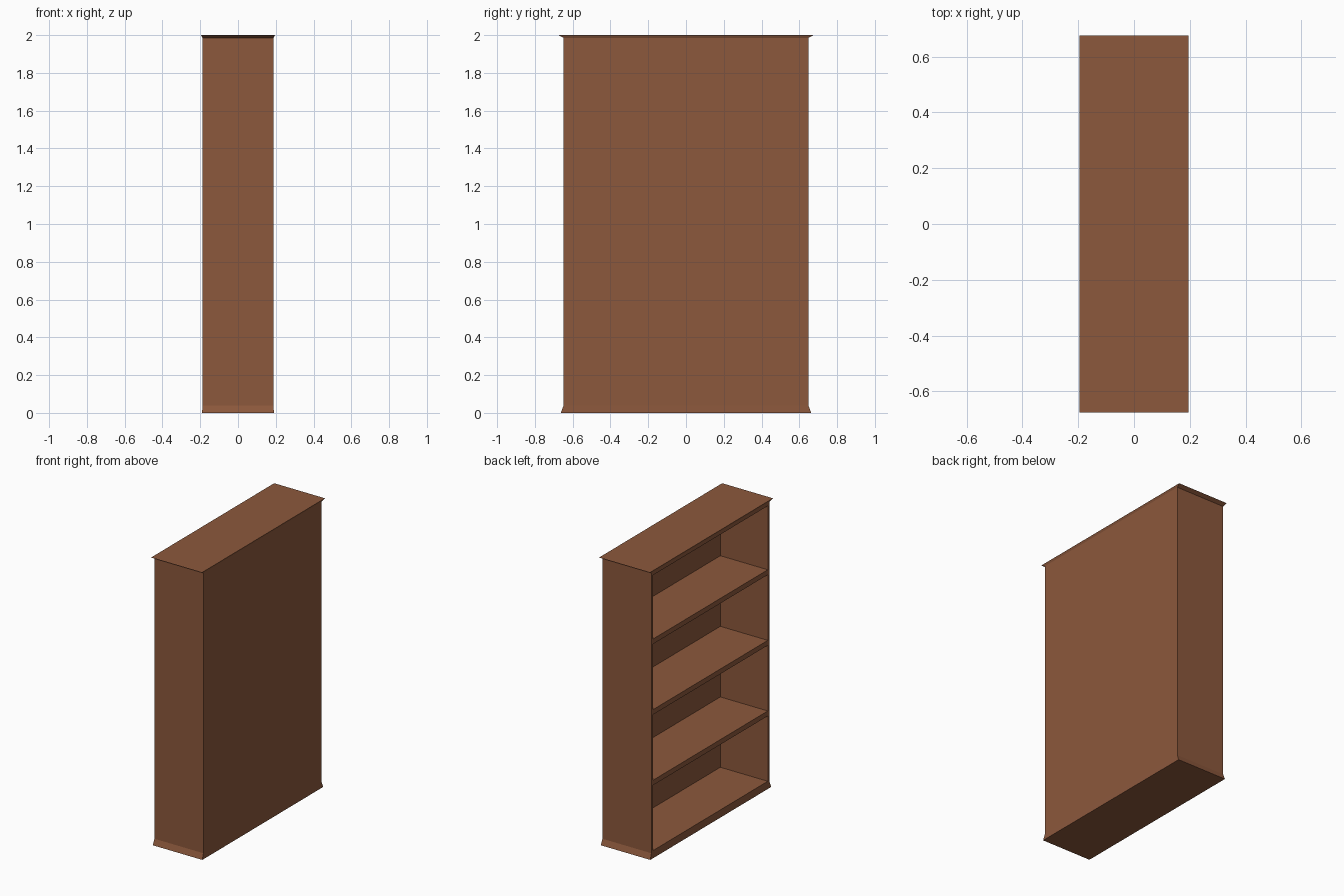
import bpy
import bmesh

if "Cube" in bpy.data.objects:
    bpy.data.objects.remove(bpy.data.objects["Cube"])

wood = bpy.data.materials.new("brown wood")
wood.diffuse_color = (0.262, 0.098, 0.045, 1.0)
wood.use_nodes = True
wood.node_tree.nodes["Principled BSDF"].inputs["Base Color"].default_value = wood.diffuse_color

HX, HY = 0.188, 0.648        # half depth and half width of the case
SIDE, BACK = 0.02, 0.012     # panel thicknesses
Z_BASE, Z_CAP, H = 0.04, 1.985, 2.0


def block(name, x, y, z, flare_low=(0, 0), flare_high=(0, 0)):
    """Box over the ranges x, y, z; its lower or upper end may flare outwards."""
    bm = bmesh.new()
    rings = []
    for zz, (fx, fy) in ((z[0], flare_low), (z[1], flare_high)):
        x0, x1, y0, y1 = x[0] - fx, x[1] + fx, y[0] - fy, y[1] + fy
        rings.append([bm.verts.new((px, py, zz)) for px, py in
                      ((x0, y0), (x1, y0), (x1, y1), (x0, y1))])
    low, high = rings
    bm.faces.new(low[::-1])
    bm.faces.new(high)
    for i in range(4):
        j = (i + 1) % 4
        bm.faces.new((low[i], low[j], high[j], high[i]))
    mesh = bpy.data.meshes.new(name)
    bm.to_mesh(mesh)
    bm.free()
    mesh.materials.append(wood)
    obj = bpy.data.objects.new(name, mesh)
    bpy.context.collection.objects.link(obj)
    return obj


# flared foot and flared cap
block("base", (-HX, HX), (-HY, HY), (0, Z_BASE), flare_low=(0.002, 0.015))
block("top_cap", (-HX, HX), (-HY, HY), (Z_CAP, H), flare_high=(0.007, 0.027))

# side panels
for name, s in (("near_side_panel", -1), ("far_side_panel", 1)):
    block(name, (-HX, HX), sorted((s * HY, s * (HY - SIDE))), (Z_BASE, Z_CAP))

# closed back on +x, the shelves open towards -x
inner_y = (-HY + SIDE, HY - SIDE)
block("back_panel", (HX - BACK, HX), inner_y, (Z_BASE, Z_CAP))

# floor, three shelves and ceiling
inner_x = (-HX, HX - BACK)
block("floor_board", inner_x, inner_y, (Z_BASE, 0.052))
for i in range(3):
    top = 0.54 + 0.49 * i
    block(f"shelf_{i + 1}", inner_x, inner_y, (top - 0.035, top))
block("ceiling_board", inner_x, inner_y, (1.963, Z_CAP))
